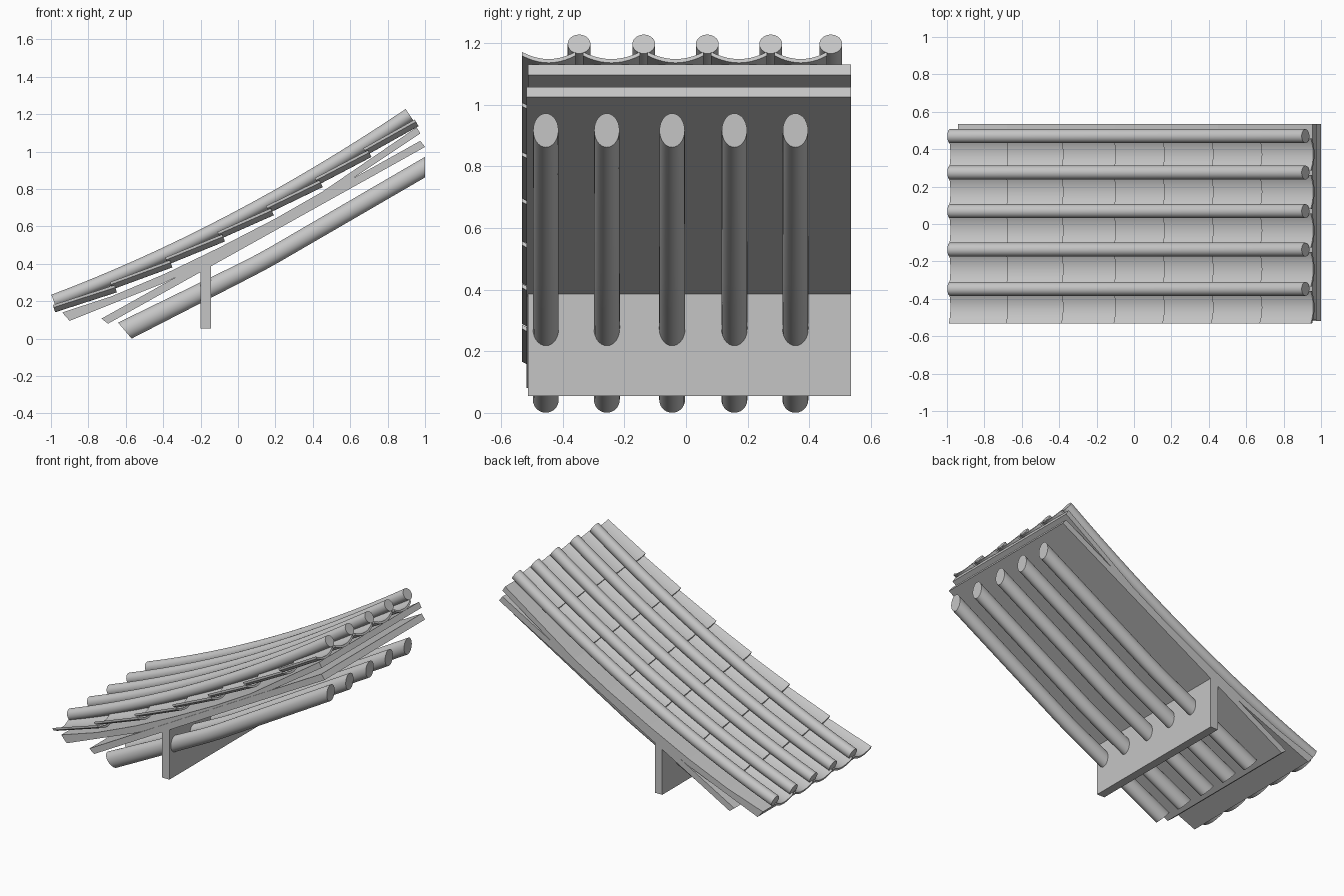
import bpy, bmesh, math
from mathutils import Vector

if "Cube" in bpy.data.objects:
    bpy.data.objects.remove(bpy.data.objects["Cube"], do_unlink=True)

grey = bpy.data.materials.new("plain grey")
grey.use_nodes = True
colour = (0.56, 0.56, 0.56, 1)
grey.diffuse_color = colour
grey.node_tree.nodes["Principled BSDF"].inputs["Base Color"].default_value = colour


def loft(bm, rings):
    """Skin a row of matching closed rings and cap both ends."""
    loops = [[bm.verts.new(p) for p in ring] for ring in rings]
    n = len(loops[0])
    for a, b in zip(loops, loops[1:]):
        for i in range(n):
            j = (i + 1) % n
            bm.faces.new((a[i], a[j], b[j], b[i]))
    bm.faces.new(loops[0])
    bm.faces.new(loops[-1])


def finish(bm, name, smooth=False):
    bmesh.ops.recalc_face_normals(bm, faces=bm.faces)
    mesh = bpy.data.meshes.new(name)
    bm.to_mesh(mesh)
    bm.free()
    mesh.materials.append(grey)
    obj = bpy.data.objects.new(name, mesh)
    bpy.context.collection.objects.link(obj)
    if smooth:
        bpy.ops.object.select_all(action="DESELECT")
        obj.select_set(True)
        bpy.context.view_layer.objects.active = obj
        bpy.ops.object.shade_smooth_by_angle(angle=math.radians(35))


def slab(name, profile, y0, y1):
    """Extrude an x-z outline along y."""
    bm = bmesh.new()
    loft(bm, [[(x, y, z) for x, z in profile] for y in (y0, y1)])
    finish(bm, name)


def ring(x, y, z, up, ry, rn, n=28):
    """Ellipse around a point, standing along the given up direction."""
    pts = []
    for i in range(n):
        a = math.tau * i / n
        pts.append(Vector((x, y + ry * math.cos(a), z)) + up * rn * math.sin(a))
    return pts


def normal(slope):
    return Vector((-slope, 0, 1)).normalized()


# Sagging line of the roof surface
X0, X1, Z0, RISE, SAG = -0.985, 0.917, 0.20, 0.997, 0.07


def roof_z(x):
    t = (x - X0) / (X1 - X0)
    return Z0 + RISE * t - 4 * SAG * t * (1 - t)


def roof_slope(x):
    t = (x - X0) / (X1 - X0)
    return (RISE - 4 * SAG * (1 - 2 * t)) / (X1 - X0)


# Long round cover tiles
cover_y = (-0.347, -0.137, 0.069, 0.275, 0.470)
for k, y in enumerate(cover_y):
    bm = bmesh.new()
    xs = [X0 + (X1 - X0) * i / 16 for i in range(17)]
    loft(bm, [ring(x, y, roof_z(x), normal(roof_slope(x)), 0.037, 0.037) for x in xs])
    finish(bm, f"cover_tile_{k + 1}", True)

# Overlapping hollow pan tiles between the covers
row_x = (-0.99, -0.685, -0.39, -0.11, 0.15, 0.41, 0.67, 0.945)
column_y = (-0.545,) + cover_y
THICK, DIP, STEPS, INSET = 0.014, 0.027, 10, 0.012


def pan_section(x, z, up, y0, y1):
    top, under = [], []
    for i in range(STEPS + 1):
        t = i / STEPS
        dip = DIP * 4 * t * (1 - t)
        p = Vector((x, y0 + (y1 - y0) * t, z))
        top.append(p - up * dip)
        under.append(p - up * (dip + THICK))
    return top + under[::-1]


for r, (xa, xb) in enumerate(zip(row_x, row_x[1:])):
    bm = bmesh.new()
    last = r == len(row_x) - 2
    xb = xb if last else xb + 0.025
    za, zb = roof_z(xa) - 0.018, roof_z(xb) - 0.044
    up = normal((zb - za) / (xb - xa))
    for y0, y1 in zip(column_y, column_y[1:]):
        loft(bm, [pan_section(x, z, up, y0 + INSET, y1 - INSET)
                  for x, z in ((xa, za), (xb, zb))])
    finish(bm, f"pan_tile_row_{r + 1}", True)

# Curved upper board and straight lower board
board_top = [(-0.94, 0.14), (-0.68, 0.225), (-0.39, 0.347), (-0.1, 0.487),
             (0.2, 0.642), (0.45, 0.785), (0.955, 1.13)]
board_under = [(0.975, 1.097), (0.45, 0.748), (0.2, 0.603), (-0.1, 0.447),
               (-0.39, 0.30), (-0.9, 0.095)]
slab("upper_board", board_top + board_under, -0.513, 0.535)
slab("lower_board", [(-0.73, 0.107), (-0.695, 0.08), (1.0, 1.025), (0.975, 1.058)],
     -0.518, 0.535)

# Cross beam below the boards
slab("cross_beam", [(-0.20, 0.055), (-0.145, 0.055), (-0.145, 0.395), (-0.20, 0.365)],
     -0.513, 0.535)

# Bent round rafters
for k, y in enumerate((-0.455, -0.257, -0.045, 0.157, 0.355)):
    bm = bmesh.new()
    vertical = Vector((0, 0, 1))
    loft(bm, [ring(-0.605, y, 0.043, Vector((-0.65, 0, 0.76)), 0.042, 0.056),
              ring(0.06, y, 0.376, normal(0.51), 0.042, 0.047),
              ring(0.13, y, 0.413, normal(0.54), 0.042, 0.047),
              ring(0.20, y, 0.452, normal(0.57), 0.042, 0.047),
              ring(1.0, y, 0.917, vertical, 0.041, 0.055)])
    finish(bm, f"rafter_{k + 1}", True)
